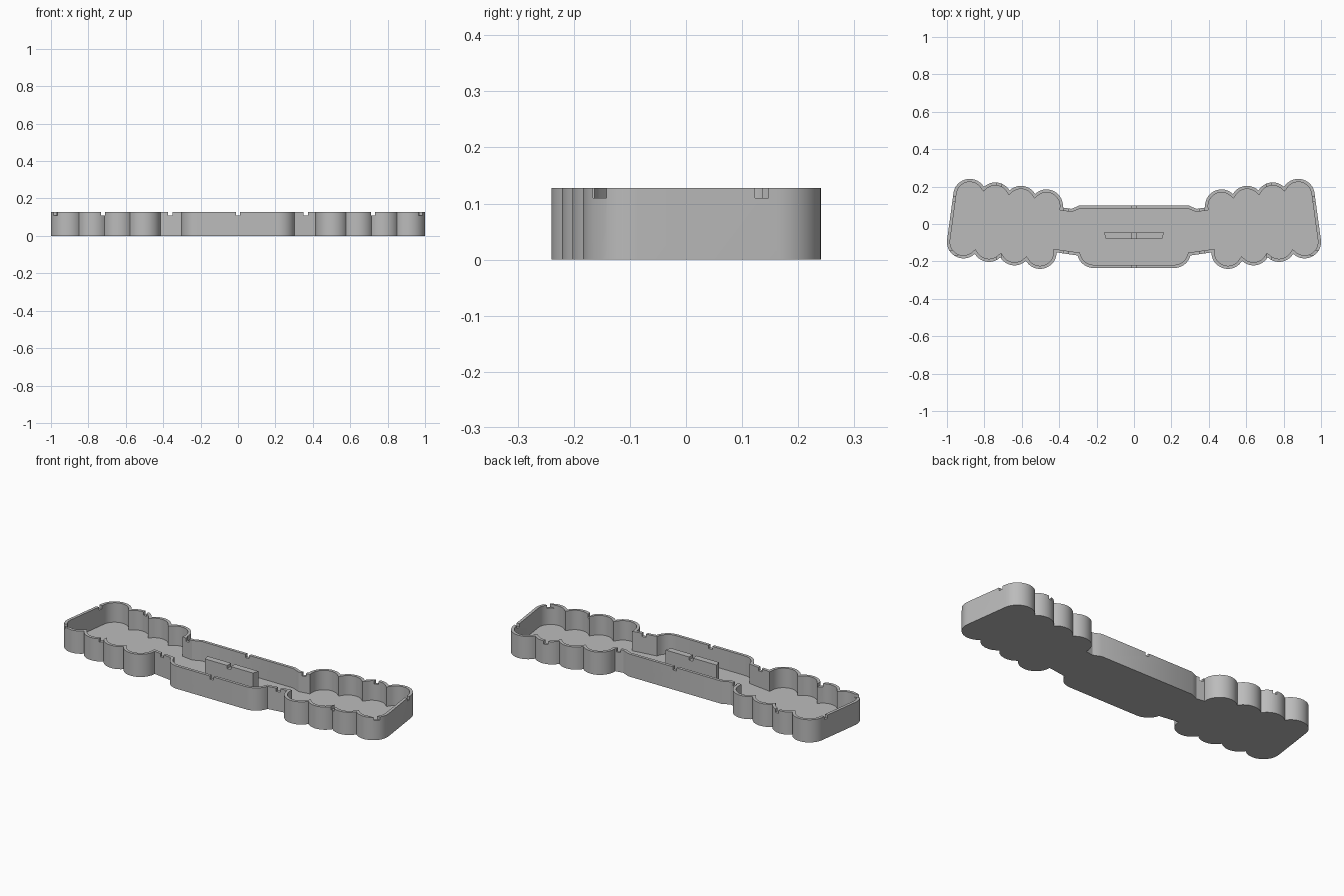
import bpy, bmesh
from math import sin, cos, radians, acos, degrees
from mathutils import Vector

cube = bpy.data.objects.get("Cube")
if cube:
    bpy.data.objects.remove(cube)

HEIGHT, FLOOR, WALL = 0.128, 0.018, 0.0165
LOBE_R, TILT = 0.088, 7.8
STEP = Vector((0.1367, 0.0187))          # spacing between neighbouring lobes

grey = bpy.data.materials.new("light_grey")
grey.use_nodes = True
grey.diffuse_color = (0.5, 0.5, 0.5, 1)
grey.node_tree.nodes["Principled BSDF"].inputs["Base Color"].default_value = (0.5, 0.5, 0.5, 1)


def arc(c, r, a0, a1, step=8):
    n = max(2, round(abs(a1 - a0) / step))
    angles = [radians(a0 + (a1 - a0) * i / n) for i in range(n + 1)]
    return [Vector((c[0] + r * cos(a), c[1] + r * sin(a))) for a in angles]


def inset(points, dist):
    """Mitred inward offset of a counter-clockwise loop."""
    result = []
    for i, p in enumerate(points):
        d0 = (p - points[i - 1]).normalized()
        d1 = (points[(i + 1) % len(points)] - p).normalized()
        n0, n1 = Vector((-d0.y, d0.x)), Vector((-d1.y, d1.x))
        result.append(p + (n0 + n1) * dist / (1 + n0.dot(n1)))
    return result


def make_object(name, bm):
    bmesh.ops.recalc_face_normals(bm, faces=bm.faces)
    mesh = bpy.data.meshes.new(name)
    bm.to_mesh(mesh)
    bm.free()
    mesh.materials.append(grey)
    obj = bpy.data.objects.new(name, mesh)
    bpy.context.collection.objects.link(obj)
    return obj


def loft(name, rings):
    """Join equal loops of points and cap both ends."""
    bm = bmesh.new()
    loops = [[bm.verts.new((p.x, p.y, z)) for p in pts] for pts, z in rings]
    count = len(loops[0])
    for a, b in zip(loops, loops[1:]):
        for i in range(count):
            j = (i + 1) % count
            bm.faces.new((a[i], a[j], b[j], b[i]))
    bm.faces.new(loops[0][::-1])
    bm.faces.new(loops[-1])
    return make_object(name, bm)


# Right half of the outline: rounded middle, neck, then the scalloped end
half_cusp = degrees(acos(STEP.length / 2 / LOBE_R))
out_start, out_end = 180 + TILT + half_cusp, 360 + TILT - half_cusp
half = arc((0.215, -0.145), 0.09, 270, 345)
lower = Vector((0.502, -0.152))
upper = Vector((0.468, 0.097))
for k in range(4):
    seg = arc(lower + STEP * k, LOBE_R,
              180 if k == 0 else out_start, 360 + TILT if k == 3 else out_end)
    half += seg[1:] if k else seg
for k in (3, 2, 1, 0):
    seg = arc(upper + STEP * k, LOBE_R,
              TILT if k == 3 else TILT + half_cusp,
              186 if k == 0 else 180 + TILT - half_cusp)
    half += seg if k == 3 else seg[1:]
half += [Vector((0.335, 0.081)), Vector((0.32, 0.087)), Vector((0.29, 0.1))]
outline = half + [Vector((-p.x, p.y)) for p in reversed(half)]
inner = inset(outline, WALL)

# Open tray: outside wall, rim, inside wall and floor
tray = loft("tray", [(outline, 0), (outline, HEIGHT), (inner, HEIGHT), (inner, FLOOR)])

# Upright rib standing on the floor
foot = [Vector(p) for p in ((-0.15, -0.08), (0.15, -0.08), (0.16, -0.045), (-0.16, -0.045))]
rib = loft("centre_rib", [(foot, FLOOR - 0.004), (foot, HEIGHT)])

# Notches cut in the rim
slots = [(x, 0, 0.023, 0.7) for x in (-0.722, -0.363, 0, 0.363, 0.722)]
for side in (-1, 1):
    slots += [(side * 0.967, 0.135, 0.06, 0.024), (side * 0.967, -0.154, 0.06, 0.024)]
bm = bmesh.new()
for x, y, sx, sy in slots:
    box = bmesh.ops.create_cube(bm, size=1)["verts"]
    bmesh.ops.scale(bm, vec=(sx, sy, 0.04), verts=box)
    bmesh.ops.translate(bm, vec=(x, y, HEIGHT + 0.002), verts=box)
cutter = make_object("notch_cutter", bm)
cutter.hide_render = True

for obj in (tray, rib):
    mod = obj.modifiers.new("notches", "BOOLEAN")
    mod.operation, mod.solver, mod.object = "DIFFERENCE", "EXACT", cutter
    bpy.ops.object.select_all(action="DESELECT")
    obj.select_set(True)
    bpy.context.view_layer.objects.active = obj
    bpy.ops.object.modifier_apply(modifier=mod.name)
    bpy.ops.object.shade_smooth_by_angle(angle=radians(25))
bpy.data.objects.remove(cutter)
